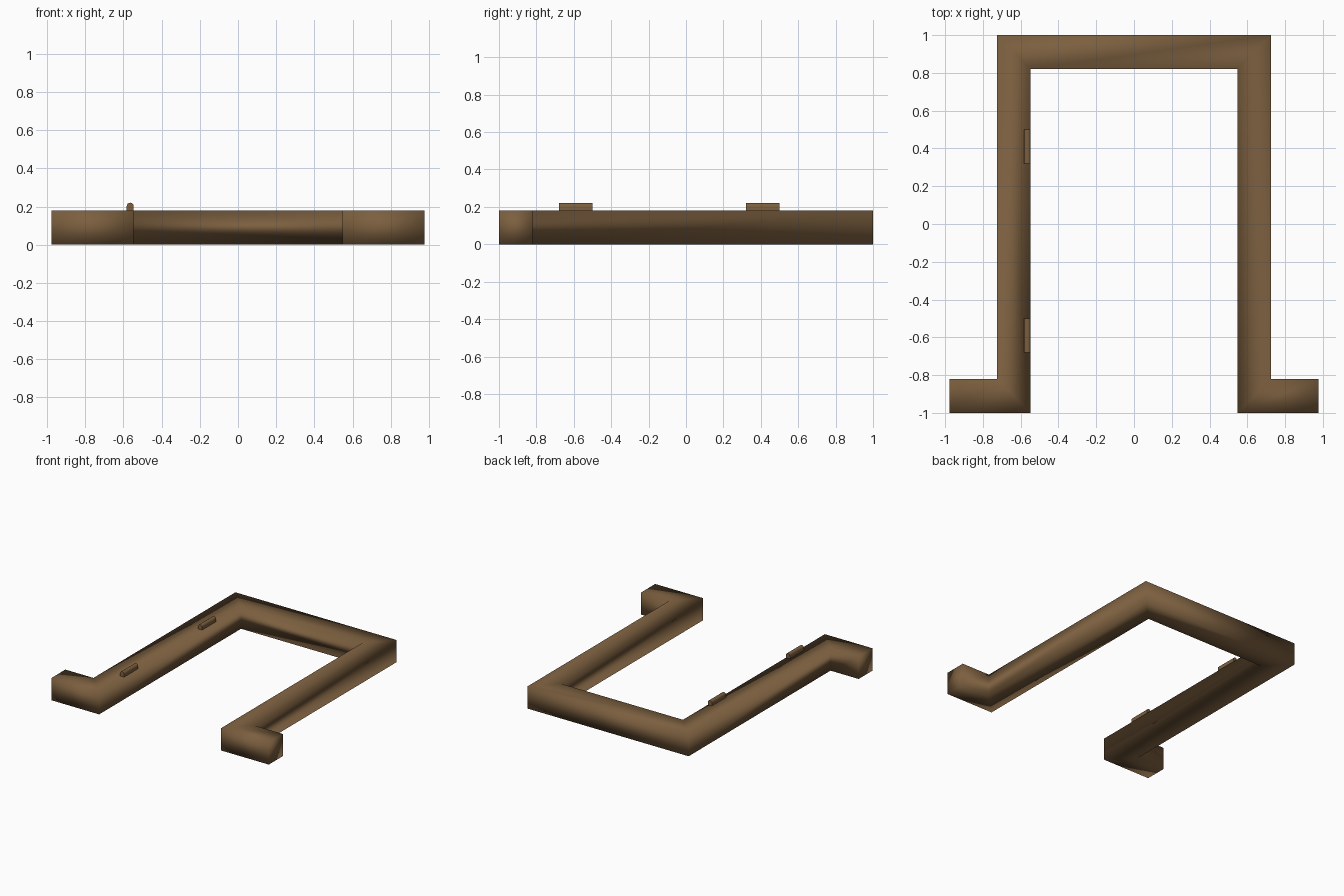
import bpy, bmesh, math

if "Cube" in bpy.data.objects:
    bpy.data.objects.remove(bpy.data.objects["Cube"])

wood = bpy.data.materials.new("brown_wood")
wood.diffuse_color = (0.20, 0.115, 0.05, 1)
wood.use_nodes = True
wood.node_tree.nodes["Principled BSDF"].inputs["Base Color"].default_value = wood.diffuse_color

HEIGHT = 0.18


def finish(name, bm, smooth):
    bmesh.ops.recalc_face_normals(bm, faces=bm.faces)
    for f in bm.faces:
        f.smooth = smooth
    mesh = bpy.data.meshes.new(name)
    bm.to_mesh(mesh)
    bm.free()
    mesh.materials.append(wood)
    obj = bpy.data.objects.new(name, mesh)
    bpy.context.collection.objects.link(obj)
    return obj


# Door frame: a square bar swept through mitred corners (outer, inner point pairs)
half = [((-0.977, -0.82), (-0.977, -1.0)),
        ((-0.724, -0.82), (-0.547, -1.0)),
        ((-0.724, 1.0), (-0.547, 0.82))]
stations = half + [tuple((-x, y) for x, y in pair) for pair in reversed(half)]

bm = bmesh.new()
rings = []
for outer, inner in stations:
    corners = [(*outer, 0), (*inner, 0), (*inner, HEIGHT), (*outer, HEIGHT)]
    rings.append([bm.verts.new(c) for c in corners])
for a, b in zip(rings, rings[1:]):
    for i in range(4):
        j = (i + 1) % 4
        bm.faces.new((a[i], a[j], b[j], b[i]))
bm.faces.new(rings[0])
bm.faces.new(rings[-1])
finish("door_frame", bm, True)


# Hinge knuckles: round-topped bars flush with the inner edge of the left jamb
def hinge(name, y0, y1, x=-0.565, z=0.202, r=0.018, steps=8):
    profile = [(x + r, HEIGHT)]
    for i in range(steps + 1):
        a = math.pi * i / steps
        profile.append((x + r * math.cos(a), z + r * math.sin(a)))
    profile.append((x - r, HEIGHT))
    bm = bmesh.new()
    face = bm.faces.new([bm.verts.new((px, y0, pz)) for px, pz in profile])
    ext = bmesh.ops.extrude_face_region(bm, geom=[face], use_keep_orig=True)
    moved = [v for v in ext["geom"] if isinstance(v, bmesh.types.BMVert)]
    bmesh.ops.translate(bm, verts=moved, vec=(0, y1 - y0, 0))
    obj = finish(name, bm, False)
    bpy.ops.object.select_all(action='DESELECT')
    obj.select_set(True)
    bpy.context.view_layer.objects.active = obj
    bpy.ops.object.shade_smooth_by_angle(angle=math.radians(40))


hinge("lower_hinge", -0.68, -0.50)
hinge("upper_hinge", 0.32, 0.50)
